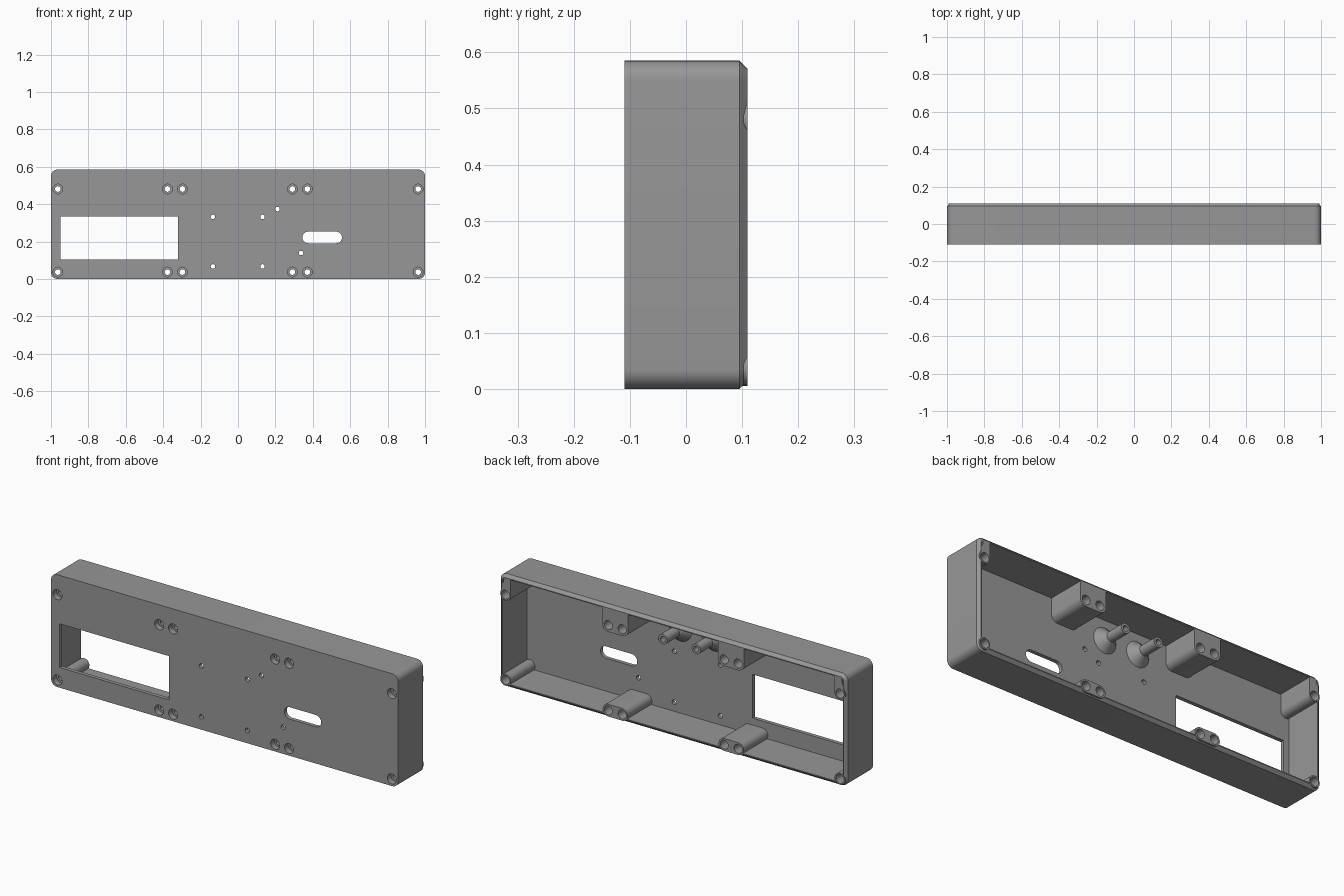
import bpy, bmesh, math
from mathutils import Vector, geometry

if "Cube" in bpy.data.objects:
    bpy.data.objects.remove(bpy.data.objects["Cube"])

F, B, H = -0.11, 0.11, 0.585      # front, back, height
WALL = 0.02

grey = bpy.data.materials.new("mid grey")
grey.diffuse_color = (0.31, 0.31, 0.31, 1)
grey.use_nodes = True
grey.node_tree.nodes["Principled BSDF"].inputs["Base Color"].default_value = grey.diffuse_color


def circle(x, z, r, n=32):
    return [(x + r * math.cos(2 * math.pi * i / n),
             z + r * math.sin(2 * math.pi * i / n)) for i in range(n)]


def hull(points):
    return [points[i] for i in geometry.convex_hull_2d([Vector(p) for p in points])]


def round_rect(x0, x1, z0, z1, r):
    pts = []
    for x, z, a in ((x1 - r, z1 - r, 0), (x0 + r, z1 - r, 90),
                    (x0 + r, z0 + r, 180), (x1 - r, z0 + r, 270)):
        for i in range(9):
            t = math.radians(a + i * 90 / 8)
            pts.append((x + r * math.cos(t), z + r * math.sin(t)))
    return pts


def loft(bm, sections):
    """Skin matching (outline, y) sections into a closed solid."""
    rings = [[bm.verts.new((x, y, z)) for x, z in pts] for pts, y in sections]
    n = len(rings[0])
    for a, b in zip(rings, rings[1:]):
        for i in range(n):
            j = (i + 1) % n
            bm.faces.new((a[i], a[j], b[j], b[i]))
    bm.faces.new(rings[0])
    bm.faces.new(rings[-1])


def prism(bm, pts, y0, y1):
    loft(bm, [(pts, y0), (pts, y1)])


def lathe(bm, x, z, profile):
    loft(bm, [(circle(x, z, r), y) for r, y in profile])


def finish(name, bm):
    bmesh.ops.recalc_face_normals(bm, faces=bm.faces[:])
    me = bpy.data.meshes.new(name)
    bm.to_mesh(me)
    bm.free()
    me.materials.append(grey)
    ob = bpy.data.objects.new(name, me)
    bpy.context.collection.objects.link(ob)
    return ob


def combine(target, tool, op):
    m = target.modifiers.new(op, 'BOOLEAN')
    m.operation, m.object, m.solver = op, tool, 'EXACT'
    bpy.context.view_layer.objects.active = target
    bpy.ops.object.modifier_apply(modifier=m.name)
    bpy.data.objects.remove(tool)


# Outer shell with a chamfered back rim
bm = bmesh.new()
outer = round_rect(-1, 1, 0, H, 0.035)
c = 0.015
loft(bm, [(outer, F), (outer, B - c),
          (round_rect(-1 + c, 1 - c, c, H - c, 0.02), B)])
case = finish("case", bm)

# Hollow interior, open to the back
bm = bmesh.new()
prism(bm, round_rect(-1 + WALL, 1 - WALL, WALL, H - WALL, 0.018), F + WALL, B + 0.1)
combine(case, finish("cavity_cutter", bm), 'DIFFERENCE')

# Screw bosses along the top and bottom walls
LOW, HIGH, R = 0.037, 0.481, 0.032
PAIRS = ((-0.377, -0.297), (0.291, 0.371))
bm = bmesh.new()
for a, b in PAIRS:
    prism(bm, hull(circle(a, LOW, R) + circle(b, LOW, R)), F + 0.01, B)
    prism(bm, hull(circle(a, HIGH, 0.035) + circle(b, HIGH, 0.035)
                   + [(a - 0.035, 0.567), (b + 0.035, 0.567)]), F + 0.01, B)
for s in (-1, 1):
    x = s * 0.963
    prism(bm, hull(circle(x, LOW, 0.03)), F + 0.01, B)
    prism(bm, hull(circle(x, HIGH, 0.03)
                   + [(s * 0.933, 0.567), (s * 0.97, 0.567)]), F + 0.01, B)
combine(case, finish("bosses", bm), 'UNION')

# Standoff posts with conical feet
POSTS = ((-0.097, 0.46), (0.095, 0.46))
bm = bmesh.new()
for x, z in POSTS:
    lathe(bm, x, z, [(0.065, F + 0.01), (0.065, F + 0.02),
                     (0.045, -0.07), (0.026, -0.045), (0.026, 0.055)])
combine(case, finish("standoffs", bm), 'UNION')

# Openings: window, slot, screw holes, pilot holes
bm = bmesh.new()
prism(bm, [(-0.95, 0.105), (-0.32, 0.105), (-0.32, 0.333), (-0.95, 0.333)], F - 0.05, -0.05)
prism(bm, hull(circle(0.375, 0.222, 0.031) + circle(0.525, 0.222, 0.031)), F - 0.05, -0.05)
for x in [-0.963, 0.963] + [v for p in PAIRS for v in p]:
    for z in (LOW, HIGH):
        lathe(bm, x, z, [(0.026, F - 0.05), (0.026, F + 0.03), (0.015, F + 0.03),
                         (0.015, 0.03), (0.023, 0.03), (0.023, B + 0.05)])
for x, z in ((-0.134, 0.332), (0.131, 0.332), (0.211, 0.374),
             (0.337, 0.139), (-0.134, 0.067), (0.131, 0.067)):
    prism(bm, circle(x, z, 0.012), F - 0.05, -0.05)
for x, z in POSTS:
    prism(bm, circle(x, z, 0.014), -0.06, B)
combine(case, finish("opening_cutter", bm), 'DIFFERENCE')

bpy.ops.object.select_all(action='DESELECT')
case.select_set(True)
bpy.context.view_layer.objects.active = case
bpy.ops.object.shade_smooth_by_angle(angle=math.radians(30))
